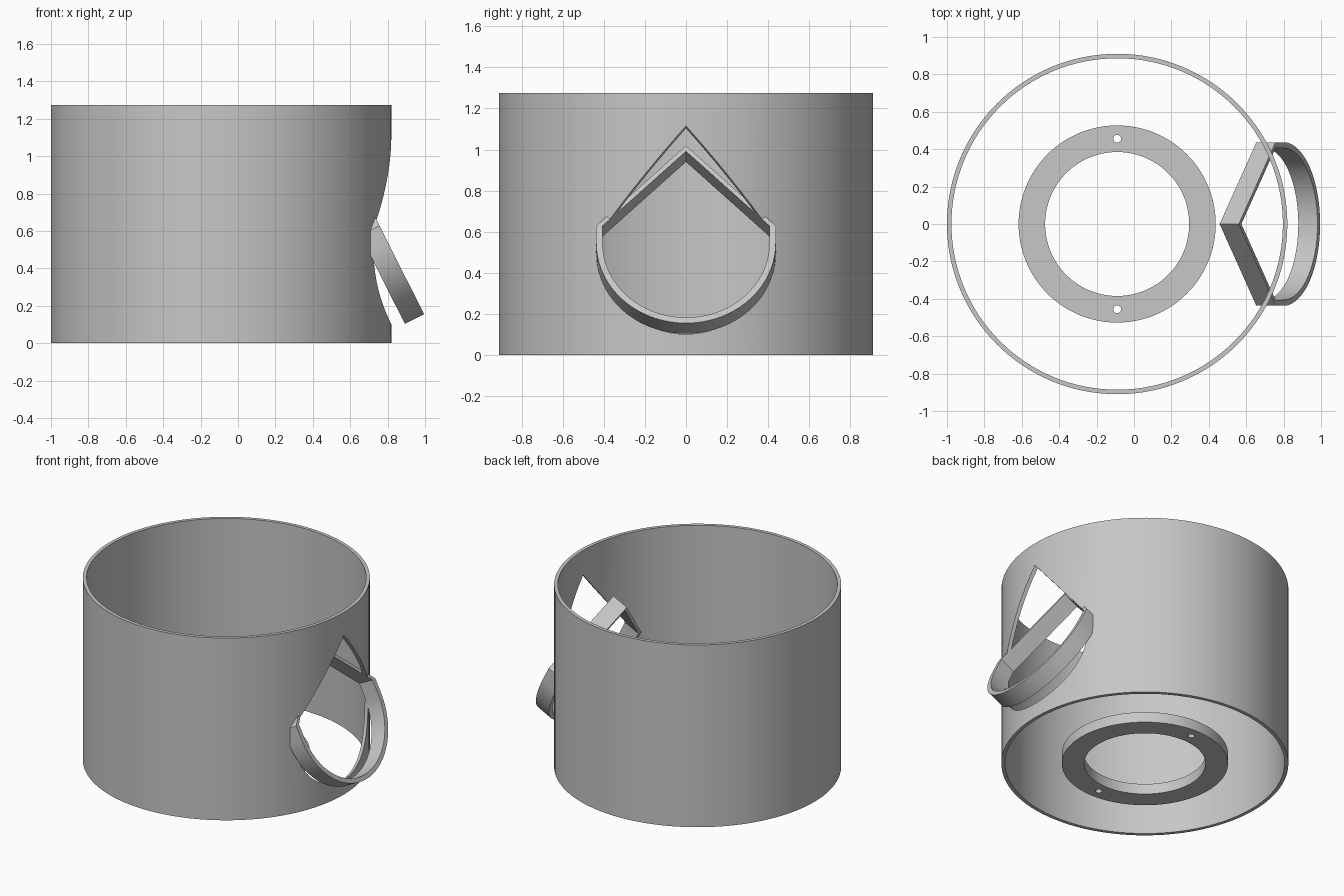
import bpy
import bmesh
import math
from mathutils import Matrix, Vector

cube = bpy.data.objects.get("Cube")
if cube:
    bpy.data.objects.remove(cube, do_unlink=True)

CENTRE = Vector((-0.09, 0, 0))

grey = bpy.data.materials.new("plain grey")
grey.use_nodes = True
colour = (0.57, 0.57, 0.57, 1)
grey.diffuse_color = colour
grey.node_tree.nodes["Principled BSDF"].inputs["Base Color"].default_value = colour


def circle(radius, count=128):
    return [(radius * math.cos(math.tau * i / count),
             radius * math.sin(math.tau * i / count)) for i in range(count)]


def teardrop(radius, straight, count=64):
    """Semicircle below, short straight sides, 45 degree pointed roof."""
    pts = [(radius * math.cos(math.pi * (1 + i / count)),
            radius * math.sin(math.pi * (1 + i / count))) for i in range(count + 1)]
    return pts + [(radius, straight), (0, straight + radius), (-radius, straight)]


def extrude(name, outer, inner, low, high, matrix):
    """Extrude a profile from low to high; an inner profile makes it a tube."""
    bm = bmesh.new()
    n = len(outer)

    def loop(points, h):
        return [bm.verts.new((x, y, h)) for x, y in points]

    ob, ot = loop(outer, low), loop(outer, high)
    if inner:
        ib, it = loop(inner, low), loop(inner, high)
    else:
        bm.faces.new(ot)
        bm.faces.new(ob[::-1])
    for i in range(n):
        j = (i + 1) % n
        bm.faces.new((ob[i], ob[j], ot[j], ot[i]))
        if inner:
            bm.faces.new((ib[j], ib[i], it[i], it[j]))
            bm.faces.new((ot[i], ot[j], it[j], it[i]))
            bm.faces.new((ob[j], ob[i], ib[i], ib[j]))
    bmesh.ops.recalc_face_normals(bm, faces=bm.faces)
    mesh = bpy.data.meshes.new(name)
    bm.to_mesh(mesh)
    bm.free()
    mesh.transform(matrix)
    mesh.materials.append(grey)
    obj = bpy.data.objects.new(name, mesh)
    bpy.context.collection.objects.link(obj)
    return obj


def cut(target, cutter):
    cutter.hide_render = True
    cutter.hide_set(True)
    cutter.display_type = 'WIRE'
    mod = target.modifiers.new(cutter.name, 'BOOLEAN')
    mod.operation = 'DIFFERENCE'
    mod.solver = 'EXACT'
    mod.object = cutter
    bpy.context.view_layer.objects.active = target
    bpy.ops.object.modifier_apply(modifier=mod.name)
    bpy.data.objects.remove(cutter, do_unlink=True)


# Open outer wall and the flat mounting ring at its base
upright = Matrix.Translation(CENTRE)
wall = extrude("outer_wall", circle(0.91), circle(0.886), 0, 1.275, upright)
base = extrude("mounting_ring", circle(0.527), circle(0.385), 0, 0.073, upright)

# Tilted frame of the spout: local y runs up the face, local z points outward
tilt = math.radians(26.7)
up = Vector((-math.sin(tilt), 0, math.cos(tilt)))
out = Vector((math.cos(tilt), 0, math.sin(tilt)))
side = up.cross(out)
R, STRAIGHT, THICK, DEPTH = 0.437, 0.093, 0.031, 0.115
origin = Vector((0.995, 0, 0.155)) + up * R
frame = Matrix.Translation(origin) @ Matrix((side, up, out)).transposed().to_4x4()

# Pointed spout collar
outer = teardrop(R, STRAIGHT)
inner = teardrop(R - THICK, STRAIGHT - THICK * (math.sqrt(2) - 1) + 0.0255 - THICK * 0.4)
spout = extrude("spout_collar", outer, inner, -DEPTH, 0, frame)

# Opening through the wall, following the inside of the collar
cut(wall, extrude("opening_cutter", inner, None, -0.45, 0.5, frame))

# Screw holes in the mounting ring
for sign in (-1, 1):
    spot = Matrix.Translation(CENTRE + Vector((0, sign * 0.456, 0)))
    cut(base, extrude("screw_cutter", circle(0.021, 32), None, -0.1, 0.2, spot))

# Smooth curved walls, keep the rims crisp
for obj in (wall, base, spout):
    bpy.ops.object.select_all(action='DESELECT')
    obj.select_set(True)
    bpy.context.view_layer.objects.active = obj
    bpy.ops.object.shade_smooth_by_angle(angle=math.radians(30))
